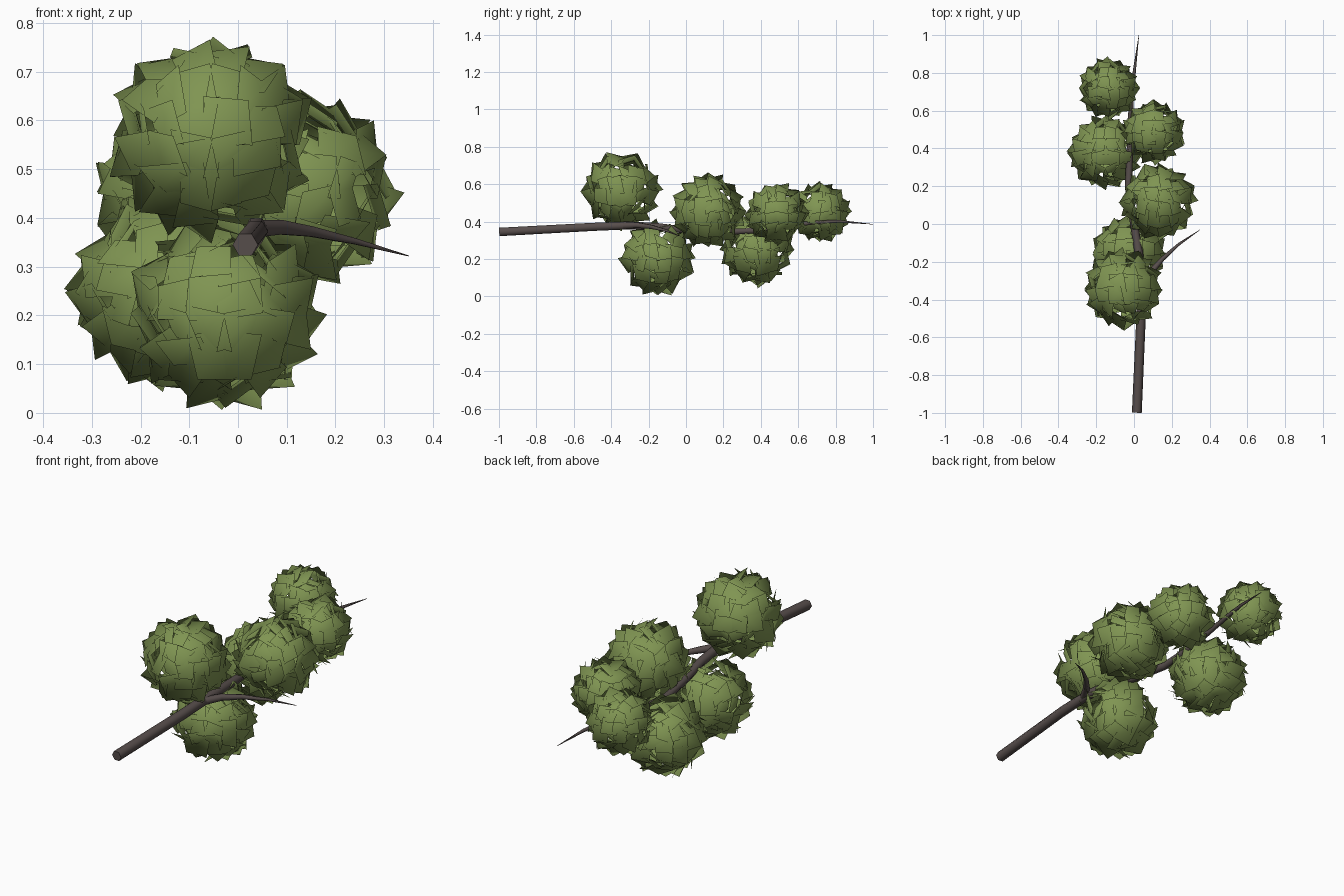
import bpy, bmesh, math, random
from mathutils import Vector, Matrix

if "Cube" in bpy.data.objects:
    bpy.data.objects.remove(bpy.data.objects["Cube"])

random.seed(4)


def material(name, rgb):
    m = bpy.data.materials.new(name)
    m.diffuse_color = (*rgb, 1)
    m.use_nodes = True
    m.node_tree.nodes["Principled BSDF"].inputs["Base Color"].default_value = m.diffuse_color
    return m


LEAF = material("leaf green", (0.215, 0.300, 0.085))
BARK = material("bark brown", (0.098, 0.077, 0.073))


def add_object(name, mesh, mat):
    mesh.materials.append(mat)
    ob = bpy.data.objects.new(name, mesh)
    bpy.context.collection.objects.link(ob)
    return ob


def tube(name, path, sides=6):
    """Tapered tube through (x, y, z, radius) points."""
    bm = bmesh.new()
    pts = [Vector(p[:3]) for p in path]
    rings = []
    for i, p in enumerate(pts):
        d = (pts[min(i + 1, len(pts) - 1)] - pts[max(i - 1, 0)]).normalized()
        u = d.cross(Vector((0, 0, 1))).normalized()
        v = u.cross(d)
        angles = [2 * math.pi * k / sides for k in range(sides)]
        rings.append([bm.verts.new(p + path[i][3] * (u * math.cos(a) + v * math.sin(a)))
                      for a in angles])
    for a, b in zip(rings, rings[1:]):
        for k in range(sides):
            j = (k + 1) % sides
            bm.faces.new((a[k], a[j], b[j], b[k])).smooth = True
    bm.faces.new(rings[0])
    bm.faces.new(rings[-1])
    bmesh.ops.recalc_face_normals(bm, faces=bm.faces)
    mesh = bpy.data.meshes.new(name)
    bm.to_mesh(mesh)
    bm.free()
    return add_object(name, mesh, BARK)


def leaf_tiles(n=4):
    """Quads of a cube sphere, as four unit directions each."""
    def point(rot, i, j):
        a, b = ((k / n * 2 - 1) * math.pi / 4 for k in (i, j))
        return (rot @ Vector((math.tan(a), math.tan(b), 1))).normalized()
    sides = [Matrix.Rotation(k * math.pi / 2, 3, 'X') for k in range(4)]
    sides += [Matrix.Rotation(s * math.pi / 2, 3, 'Y') for s in (1, -1)]
    for rot in sides:
        for i in range(n):
            for j in range(n):
                yield [point(rot, i + a, j + b) for a, b in ((0, 0), (1, 0), (1, 1), (0, 1))]


def leaf_ball(name, centre, radius):
    """Ball of overlapping square leaves, each with one corner tilted outward."""
    centre = Vector(centre)
    verts, faces, normals = [], [], []
    for quad in leaf_tiles():
        mid = sum(quad, Vector()) / 4
        n = mid.normalized()
        lift = random.choice(quad) - mid
        axis = lift.cross(n).normalized()
        tilt = Matrix.Rotation(math.radians(random.uniform(30, 42)), 3, axis)
        faces.append(range(len(verts), len(verts) + 4))
        for q in quad:
            p = n * 0.79 + tilt @ ((q - mid) * 0.79 * 1.55)
            verts.append(centre + p * radius)
            normals.append(p.normalized())
    mesh = bpy.data.meshes.new(name)
    mesh.from_pydata(verts, [], [tuple(f) for f in faces])
    mesh.update()
    for f in mesh.polygons:
        f.use_smooth = True
    # round shading across the whole ball
    mesh.normals_split_custom_set_from_vertices(normals)
    return add_object(name, mesh, LEAF)


# main branch
tube("main_branch", [
    (0.015, -0.998, 0.345, 0.026), (0.037, -0.5, 0.372, 0.025),
    (0.037, -0.3, 0.38, 0.024), (0.025, -0.15, 0.372, 0.023),
    (0.0, 0.0, 0.355, 0.021), (-0.03, 0.2, 0.345, 0.019),
    (-0.022, 0.38, 0.352, 0.017), (-0.02, 0.55, 0.38, 0.014),
    (-0.01, 0.7, 0.397, 0.011), (0.003, 0.82, 0.402, 0.008),
    (0.026, 1.0, 0.386, 0.001)])

# side twig
tube("side_twig", [
    (0.037, -0.34, 0.378, 0.020), (0.085, -0.26, 0.381, 0.017),
    (0.15, -0.185, 0.372, 0.012), (0.24, -0.105, 0.352, 0.007),
    (0.35, -0.03, 0.322, 0.001)])

# leaf clusters along the branch
for i, (x, y, z, r) in enumerate([
        (-0.055, -0.345, 0.565, 0.215), (-0.028, -0.155, 0.205, 0.205),
        (0.13, 0.12, 0.455, 0.205), (-0.15, 0.38, 0.25, 0.2),
        (0.105, 0.485, 0.445, 0.17), (-0.135, 0.718, 0.45, 0.165)]):
    leaf_ball(f"leaf_cluster_{i + 1}", (x, y, z), r)
